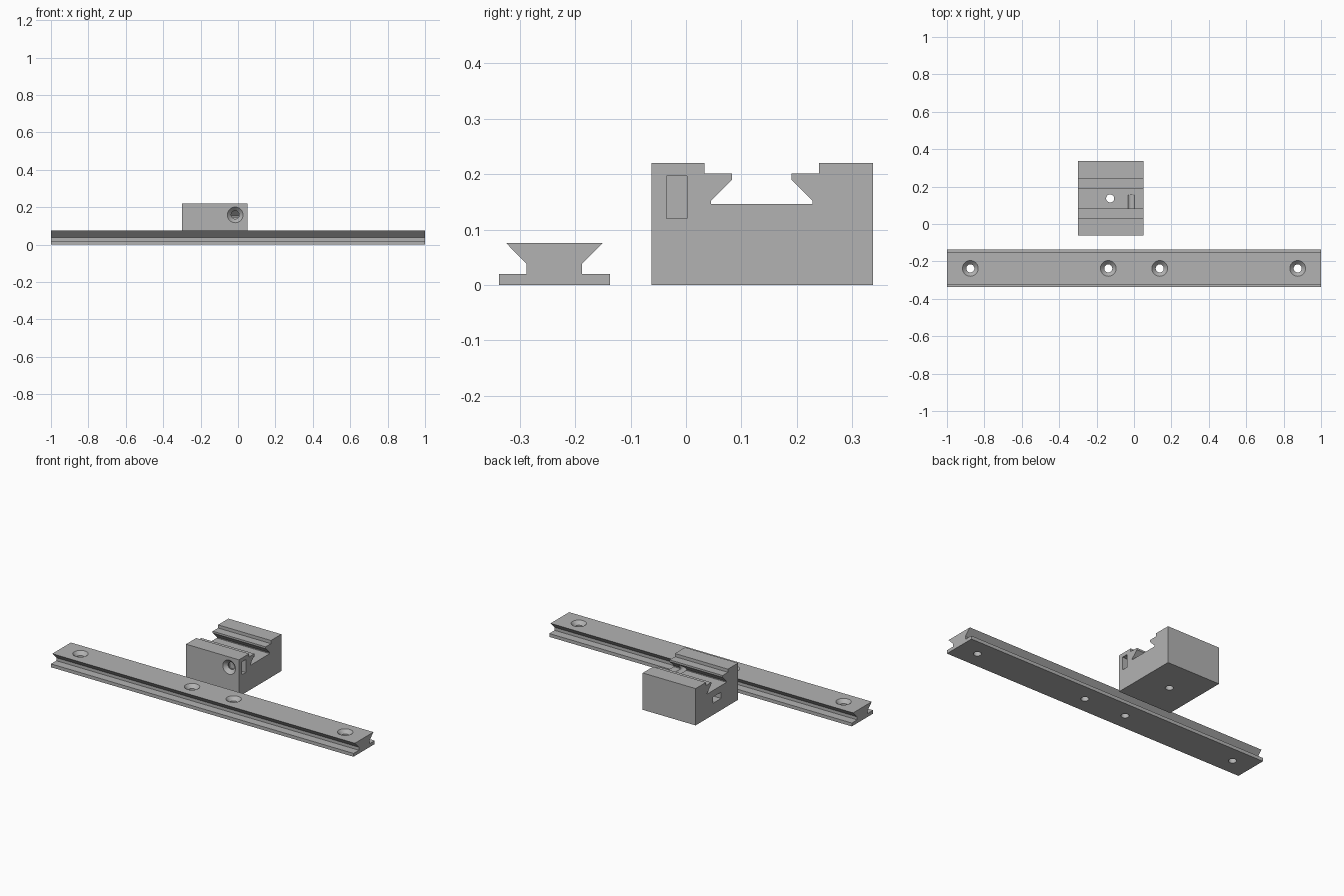
import bpy, bmesh, math
from mathutils import Matrix, Vector

if "Cube" in bpy.data.objects:
    bpy.data.objects.remove(bpy.data.objects["Cube"])

grey = bpy.data.materials.new("plain grey")
grey.diffuse_color = (0.45, 0.45, 0.45, 1)
grey.use_nodes = True
grey.node_tree.nodes["Principled BSDF"].inputs["Base Color"].default_value = grey.diffuse_color


def finish(name, bm):
    bmesh.ops.recalc_face_normals(bm, faces=bm.faces)
    me = bpy.data.meshes.new(name)
    bm.to_mesh(me)
    bm.free()
    ob = bpy.data.objects.new(name, me)
    bpy.context.collection.objects.link(ob)
    me.materials.append(grey)
    return ob


def extrude_x(name, profile, x0, x1):
    """Extrude a (y, z) outline along x."""
    bm = bmesh.new()
    face = bm.faces.new([bm.verts.new((x0, y, z)) for y, z in profile])
    new = bmesh.ops.extrude_face_region(bm, geom=[face])["geom"]
    bmesh.ops.translate(bm, vec=(x1 - x0, 0, 0),
                        verts=[v for v in new if isinstance(v, bmesh.types.BMVert)])
    return finish(name, bm)


def lathe_cutter(name, rings, origin, axis, n=40):
    """Stack of (distance, radius) rings along an axis, capped at both ends."""
    rot = Vector((0, 0, 1)).rotation_difference(Vector(axis)).to_matrix().to_4x4()
    m = Matrix.Translation(origin) @ rot
    bm = bmesh.new()
    loops = [[bm.verts.new(m @ Vector((r * math.cos(2 * math.pi * i / n),
                                       r * math.sin(2 * math.pi * i / n), d)))
              for i in range(n)] for d, r in rings]
    for a, b in zip(loops, loops[1:]):
        for i in range(n):
            j = (i + 1) % n
            bm.faces.new((a[i], a[j], b[j], b[i]))
    bm.faces.new(loops[0])
    bm.faces.new(loops[-1])
    return finish(name, bm)


def box_cutter(name, lo, hi):
    return extrude_x(name, [(lo[1], lo[2]), (hi[1], lo[2]), (hi[1], hi[2]), (lo[1], hi[2])],
                     lo[0], hi[0])


def carve(ob, cutters):
    """Cut the cutters out of the part, then shade it."""
    for c in cutters:
        mod = ob.modifiers.new("cut", 'BOOLEAN')
        mod.operation, mod.solver, mod.object = 'DIFFERENCE', 'EXACT', c
    bpy.ops.object.select_all(action='DESELECT')
    bpy.context.view_layer.objects.active = ob
    ob.select_set(True)
    for mod in list(ob.modifiers):
        bpy.ops.object.modifier_apply(modifier=mod.name)
    bpy.ops.object.shade_smooth_by_angle(angle=math.radians(30))
    for c in cutters:
        bpy.data.objects.remove(c)


HOLE, SINK = 0.0215, 0.042

# Dovetail rail with countersunk screw holes
rail_y = -0.2375
half = [(0.1, 0), (0.1, 0.02), (0.05, 0.02), (0.05, 0.038), (0.0875, 0.076)]
rail = extrude_x("dovetail_rail",
                 [(rail_y + y, z) for y, z in half] +
                 [(rail_y - y, z) for y, z in reversed(half)], -1, 1)
sink = [(-0.01, SINK), (0, SINK), (0.021, HOLE), (0.1, HOLE)]
carve(rail, [lathe_cutter("screw_cutter", sink, (x, rail_y, 0.076), (0, 0, -1))
             for x in (-0.875, -0.1375, 0.1375, 0.875)])

# Clamp block with stepped jaws and a dovetail channel
mid = 0.1365
block = extrude_x("clamp_block", [
    (-0.0625, 0), (0.3375, 0), (0.3375, 0.22), (0.24, 0.22), (0.24, 0.201),
    (0.19, 0.201), (0.19, 0.19), (0.228, 0.152), (0.228, 0.146), (0.045, 0.146),
    (0.045, 0.152), (0.083, 0.19), (0.083, 0.201), (0.033, 0.201), (0.033, 0.22),
    (-0.0625, 0.22)], -0.30, 0.05)
carve(block, [
    # clamping screw from the front and its nut slot from the right
    lathe_cutter("clamp_screw_cutter",
                 [(-0.01, SINK), (0, SINK), (0.021, HOLE), (0.2175, HOLE)],
                 (-0.015, -0.0625, 0.1585), (0, 1, 0)),
    box_cutter("clamp_nut_cutter", (-0.054, -0.035, 0.12), (0.06, 0.002, 0.197)),
    # vertical mounting hole and its nut slot from the left
    lathe_cutter("mount_cutter", [(-0.01, HOLE), (0.25, HOLE)], (-0.1275, mid, 0), (0, 0, 1)),
    box_cutter("mount_nut_cutter", (-0.31, mid - 0.0385, 0.07), (-0.089, mid + 0.0385, 0.107)),
])
